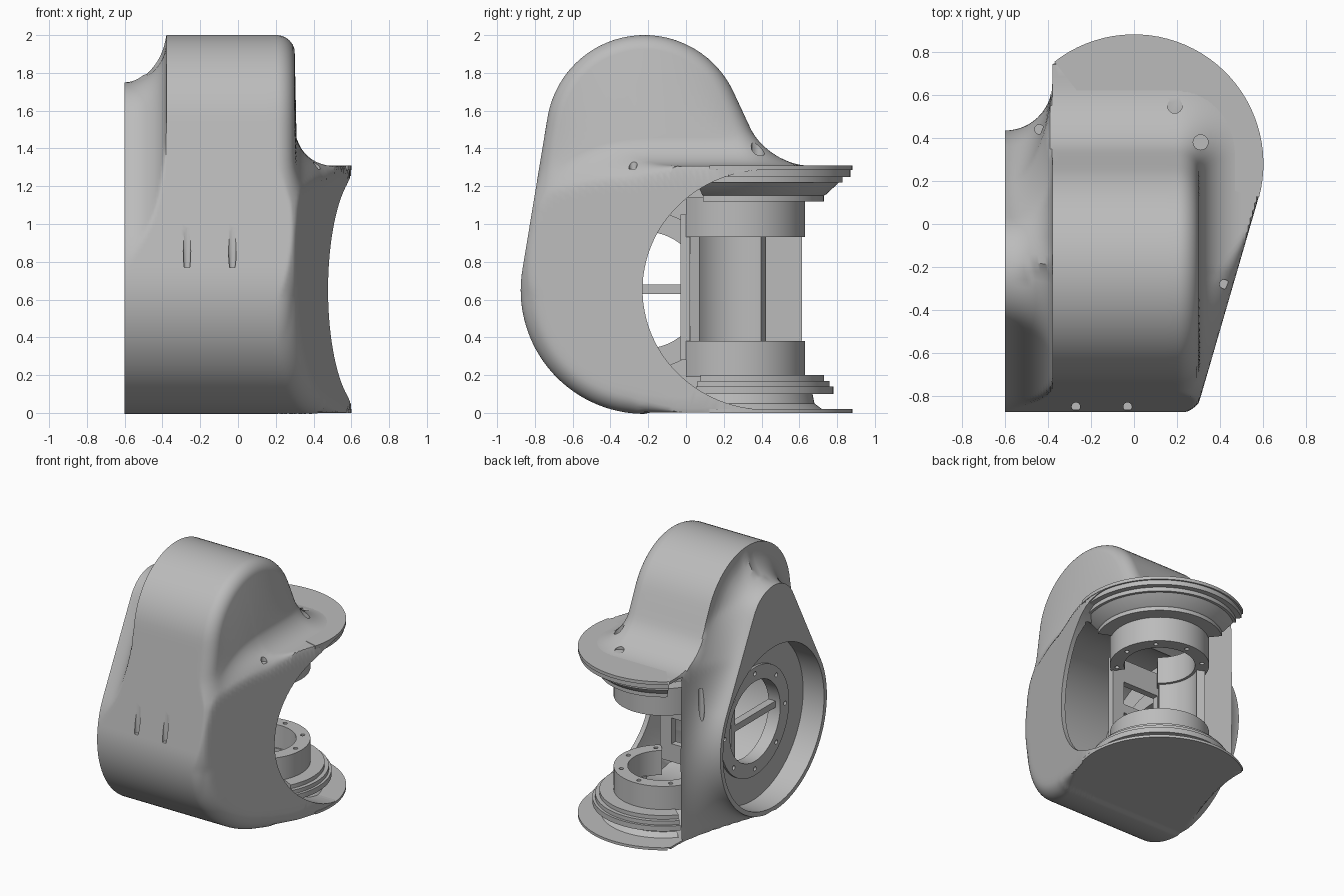
import bpy, bmesh, math
from math import hypot, sqrt, sin, cos, pi, radians
from mathutils import Matrix

cube = bpy.data.objects.get("Cube")
if cube:
    bpy.data.objects.remove(cube)

grey = bpy.data.materials.new("satin_grey")
grey.use_nodes = True
grey.diffuse_color = (0.5, 0.5, 0.5, 1)
grey.node_tree.nodes["Principled BSDF"].inputs["Base Color"].default_value = (0.5, 0.5, 0.5, 1)

AXIS_Y = 0.28             # vertical joint axis
BORE_Y, BORE_Z = -0.22, 0.65   # sideways joint axis


def finish(bm, name, smooth=35):
    bmesh.ops.recalc_face_normals(bm, faces=bm.faces)
    mesh = bpy.data.meshes.new(name)
    bm.to_mesh(mesh)
    bm.free()
    mesh.materials.append(grey)
    ob = bpy.data.objects.new(name, mesh)
    bpy.context.scene.collection.objects.link(ob)
    shade(ob, smooth)
    return ob


def activate(ob):
    bpy.ops.object.select_all(action='DESELECT')
    ob.select_set(True)
    bpy.context.view_layer.objects.active = ob


def shade(ob, angle=35):
    activate(ob)
    bpy.ops.object.shade_smooth_by_angle(angle=radians(angle))


def cut(ob, cutter):
    mod = ob.modifiers.new("cut", 'BOOLEAN')
    mod.operation, mod.solver, mod.object = 'DIFFERENCE', 'EXACT', cutter
    activate(ob)
    bpy.ops.object.modifier_apply(modifier=mod.name)
    bpy.data.objects.remove(cutter)
    shade(ob)


# ---- shape functions: negative inside ----
def clamp(t):
    return min(1, max(0, t))


def capsule(y, z, top):
    """Large circle at the bore joined by tangents to a smaller circle above."""
    y, z, h, r = abs(y - BORE_Y), z - BORE_Z, 0.83, 0.655
    b = (r - top) / h
    a = sqrt(1 - b * b)
    k = a * z - b * y
    if k < 0:
        return hypot(y, z) - r
    if k > a * h:
        return hypot(y, z - h) - top
    return a * y + b * z - r


def hump_profile(y, z):
    """Capsule in front, straight sloping shoulder behind."""
    c, s = 0.907, 0.421
    dy, dz = y - BORE_Y, z - 1.48
    if dy > 0 and s * dy - c * dz > 0:
        return c * dy + s * dz - 0.52
    return capsule(y, z, 0.52)


def footprint(x, y):
    """Round back with a tangent slanted flank."""
    c, s = 0.960, 0.279
    y -= AXIS_Y
    if -s * x - c * y > 0:
        return c * x - s * y - 0.6
    return hypot(x, y) - 0.6


def round_max(a, b, r):
    return min(max(a + r, b + r), 0) + hypot(max(a + r, 0), max(b + r, 0)) - r


def round_min(a, b, r):
    return max(min(a, b), r) - hypot(max(r - a, 0), max(r - b, 0))


def main_body(x, y, z):
    hull = hump_profile(y, z)
    foot = footprint(x, y)
    slab = hypot(y - BORE_Y, z - BORE_Z) - 0.655 if y < BORE_Y else abs(z - 0.655) - 0.653
    hump = round_max(hull, x - 0.303, 0.1)
    base = round_max(slab, foot, 0.001 + 0.1 * clamp(-y / 0.3))
    f = max(round_min(hump, base, 0.001 + 0.2 * clamp((z - 0.6) / 0.5)), foot)
    if y < BORE_Y:
        f = max(f, hull)
    elif z < BORE_Z:
        f = max(f, slab)
    return f


def outer(x, y, z):
    if x > -0.38:
        return main_body(x, y, z)
    # cove that turns from the round side face into the straight rear column
    cove = 0.22 - sqrt(0.22 ** 2 - min(0.22, x + 0.6) ** 2)
    f = capsule(y, z, 0.27) - cove
    if y > BORE_Y:
        t = clamp(cove / 0.17)
        straight = y - 0.435 - cove + 1.2 * max(0, z - 1.3)
        f = min(f, (1 - t) * f + t * straight)
    return max(f, main_body(-0.379, y, z))


def inner(x, y, z):
    return max(hypot(y - BORE_Y, z - BORE_Z) - 0.62, footprint(x, y) + 0.035)


def loft(name, field, xs, n=180):
    """Skin cross-sections of a shape function along x."""
    bm = bmesh.new()
    rings = []
    for x in xs:
        cy = -0.1 + max(0, x - 0.2)
        ring = []
        for i in range(n):
            dy, dz = cos(2 * pi * i / n), sin(2 * pi * i / n)
            lo, hi = 0.0, 2.0
            for _ in range(17):
                mid = (lo + hi) / 2
                if field(x, cy + dy * mid, 0.65 + dz * mid) < 0:
                    lo = mid
                else:
                    hi = mid
            ring.append(bm.verts.new((x, cy + dy * lo, 0.65 + dz * lo)))
        rings.append(ring)
    for a, b in zip(rings, rings[1:]):
        for i in range(n):
            j = (i + 1) % n
            bm.faces.new((a[i], a[j], b[j], b[i]))
    bm.faces.new(rings[0])
    bm.faces.new(rings[-1])
    return finish(bm, name)


def lathe(name, profile, start=0, end=360, sideways=False):
    """Sweep a closed (radius, height) profile about a joint axis."""
    bm = bmesh.new()
    full = end - start == 360
    steps = max(8, int((end - start) / 4))
    rings = []
    for k in range(steps if full else steps + 1):
        t = radians(start + (end - start) * k / steps)
        rings.append([bm.verts.new((h, BORE_Y + r * cos(t), BORE_Z + r * sin(t)) if sideways
                                   else (r * cos(t), AXIS_Y + r * sin(t), h)) for r, h in profile])
    pairs = list(zip(rings, rings[1:])) + ([(rings[-1], rings[0])] if full else [])
    m = len(profile)
    for a, b in pairs:
        for i in range(m):
            bm.faces.new((a[i], a[(i + 1) % m], b[(i + 1) % m], b[i]))
    if not full:
        bm.faces.new(rings[0])
        bm.faces.new(rings[-1])
    return finish(bm, name)


def box(name, x0, x1, y0, y1, z0, z1):
    bm = bmesh.new()
    bmesh.ops.create_cube(bm, size=1)
    for v in bm.verts:
        v.co = ((x0, x1)[v.co.x > 0], (y0, y1)[v.co.y > 0], (z0, z1)[v.co.z > 0])
    return finish(bm, name)


def drills(holes, axis='Z'):
    """Cutter made of thin rods: (x, y, z, radius, length)."""
    bm = bmesh.new()
    turn = Matrix.Rotation(pi / 2, 4, 'Y') if axis == 'X' else Matrix()
    for x, y, z, r, length in holes:
        bmesh.ops.create_cone(bm, cap_ends=True, segments=16, radius1=r, radius2=r, depth=length,
                              matrix=Matrix.Translation((x, y, z)) @ turn)
    return finish(bm, "drill_cutter")


# ---- housing ----
xs = [-0.6 + 0.0125 * i for i in range(17)] + [-0.3905, -0.381, -0.379]
xs += [-0.35 + 0.05 * i for i in range(11)] + [0.2 + 0.01 * i for i in range(40)] + [0.597]
housing = loft("housing", outer, xs)
cut(housing, loft("bore_cutter", inner, [-0.65 + 0.07 * i for i in range(18)]))

# rounded opening across the back and flank
bm = bmesh.new()
pts = [(1.0, 1.287)] + [(0.43 + 0.66 * cos(radians(t)), 0.652 + 0.635 * sin(radians(t)))
                        for t in range(90, 271, 4)] + [(1.0, 0.017)]
side = bm.faces.new([bm.verts.new((-0.385, y, z)) for y, z in pts])
ext = bmesh.ops.extrude_face_region(bm, geom=[side])
bmesh.ops.translate(bm, vec=(1.2, 0, 0), verts=[v for v in ext["geom"] if isinstance(v, bmesh.types.BMVert)])
cut(housing, finish(bm, "opening_cutter"))

# screw holes
cut(housing, drills([(-0.27, -0.85, 1.0, 0.02, 0.46), (-0.03, -0.85, 1.0, 0.02, 0.46),
                     (0.19, 0.55, 1.53, 0.035, 0.42), (0.31, 0.38, 1.54, 0.035, 0.43),
                     (0.42, -0.28, 1.39, 0.022, 0.2), (-0.44, 0.44, 0.95, 0.022, 0.4)]))

# ---- flanges on the vertical axis ----
lathe("top_flange", [(0.001, 1.286), (0.602, 1.286), (0.602, 1.311), (0.001, 1.311)], -15, 128)
lathe("bottom_flange", [(0.001, 0), (0.602, 0), (0.602, 0.02), (0.001, 0.02)], -15, 128)
lathe("top_steps", [(0.24, 1.287), (0.59, 1.287), (0.59, 1.25), (0.55, 1.25), (0.55, 1.22), (0.53, 1.22),
                    (0.46, 1.155), (0.45, 1.15), (0.45, 1.12), (0.24, 1.12)], -25, 129)
lathe("bottom_steps", [(0.24, 0.02), (0.44, 0.02), (0.40, 0.05), (0.39, 0.1), (0.5, 0.1), (0.5, 0.14),
                       (0.48, 0.14), (0.48, 0.17), (0.45, 0.17), (0.45, 0.2), (0.24, 0.2)], -27, 139)

# ---- bearing rings with bolt holes ----
for name, z0, z1, face in (("upper_ring", 0.93, 1.14, 0.93), ("lower_ring", 0.19, 0.38, 0.38)):
    ring = lathe(name, [(0.25, z0), (0.35, z0), (0.35, z1), (0.25, z1)], -53, 233)
    cut(ring, drills([(0.3 * cos(t * pi / 4), AXIS_Y + 0.3 * sin(t * pi / 4), face, 0.016, 0.08)
                      for t in range(-1, 6)]))

side_ring = lathe("side_ring", [(0.31, -0.44), (0.42, -0.44), (0.42, -0.34), (0.31, -0.34)], sideways=True)
cut(side_ring, drills([(-0.44, BORE_Y + 0.37 * cos(t * pi / 4), BORE_Z + 0.37 * sin(t * pi / 4), 0.016, 0.08)
                       for t in range(8)], 'X'))
lathe("side_web", [(0.41, -0.42), (0.63, -0.42), (0.63, -0.385), (0.41, -0.385)], sideways=True)

# ---- inner frame between the rings ----
lathe("back_wall", [(0.27, 0.37), (0.33, 0.37), (0.33, 0.94), (0.27, 0.94)], 154, 231)
bulkhead = box("bulkhead", -0.40, 0.21, -0.03, 0.02, 0.28, 1.05)
for z0, z1 in ((0.42, 0.62), (0.69, 0.87)):
    cut(bulkhead, box("window_cutter", -0.2, 0.11, -0.1, 0.1, z0, z1))
box("side_spoke", -0.40, -0.34, -0.54, 0.0, 0.63, 0.68)
